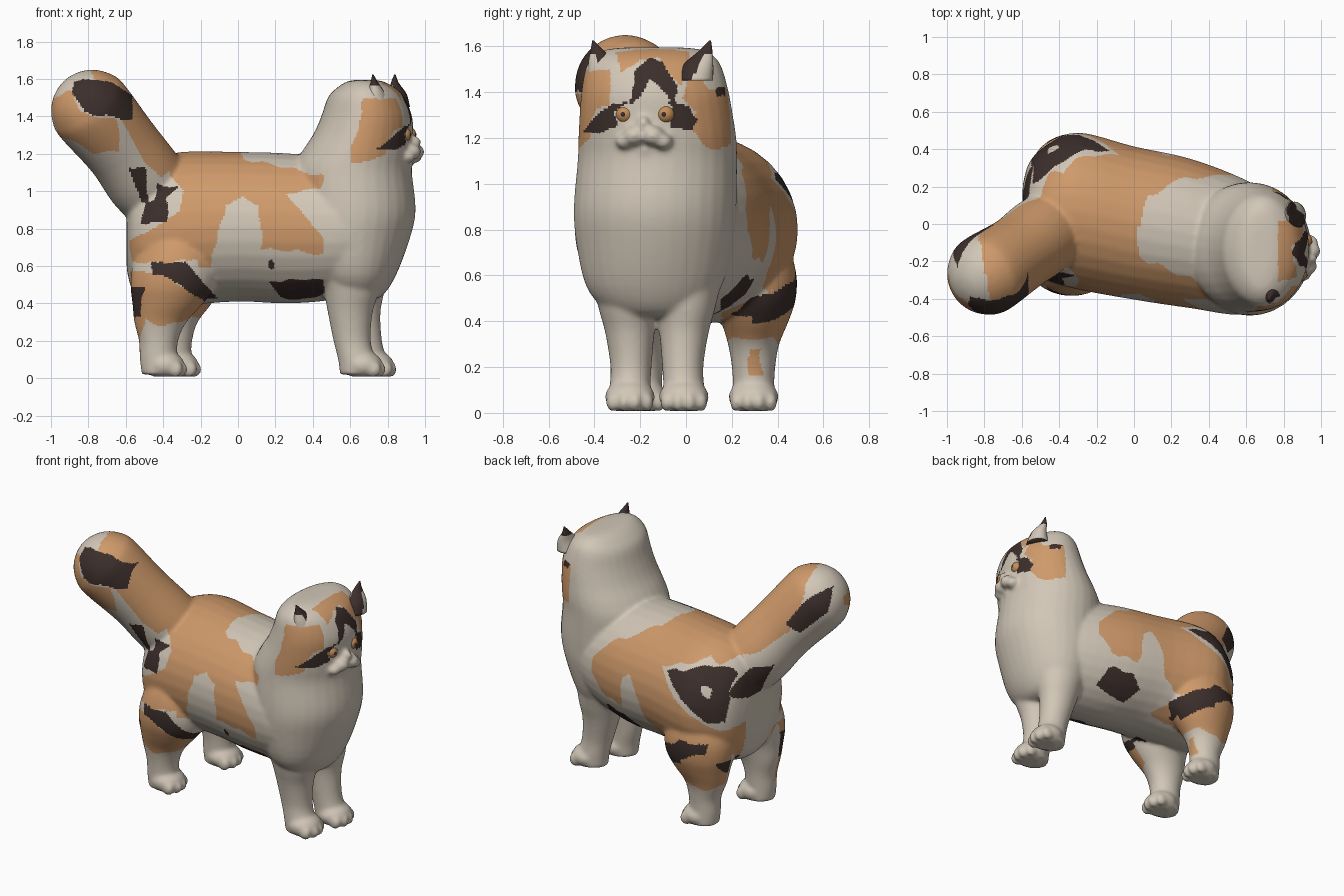
import bpy, bmesh, math
from mathutils import Vector, Matrix

X, Y, Z = Vector((1, 0, 0)), Vector((0, 1, 0)), Vector((0, 0, 1))
F, L = Vector((.974, -.225, 0)), Vector((.225, .974, 0))   # face direction, face sideways
mats = []
for name, col in (("cream_fur", (.64, .57, .475)), ("orange_fur", (.62, .32, .145)),
                  ("dark_fur", (.045, .028, .024)), ("amber_eye", (.55, .27, .1))):
    m = bpy.data.materials.new(name)
    m.diffuse_color = (*col, 1)
    mats.append(m)
CREAM, ORANGE, DARK, AMBER = range(4)


def head(f, l, z):
    return Vector((.78, -.15, z)) + F * f + L * l


def loft(bm, rows, u, v, steps=4, n=32):
    """Closed skin through ellipses (x, y, z, a, b), smoothly interpolated."""
    P = [Vector(r) for r in rows]
    P = [P[0]] + P + [P[-1]]
    rings = []
    for i in range(1, len(P) - 2):
        p0, p1, p2, p3 = P[i - 1:i + 3]
        for s in range(steps + (i == len(P) - 3)):
            t = s / steps
            q = .5 * (2 * p1 + (p2 - p0) * t + (2 * p0 - 5 * p1 + 4 * p2 - p3) * t * t
                      + (3 * p1 - p0 - 3 * p2 + p3) * t ** 3)
            c = Vector(q[:3])
            rings.append([bm.verts.new(c + u * q[3] * math.cos(k * math.tau / n)
                                       + v * q[4] * math.sin(k * math.tau / n)) for k in range(n)])
    faces = [bm.faces.new((a[k], a[k - 1], b[k - 1], b[k])) for a, b in zip(rings, rings[1:]) for k in range(n)]
    faces += [bm.faces.new(rings[0]), bm.faces.new(rings[-1])]
    bmesh.ops.recalc_face_normals(bm, faces=faces)


def ball(bm, c, r):
    r = r if isinstance(r, tuple) else (r, r, r)
    bmesh.ops.create_uvsphere(bm, u_segments=24, v_segments=16, radius=1,
                              matrix=Matrix.Translation(c) @ Matrix.Diagonal((*r, 1)))


def finish(bm, name):
    me = bpy.data.meshes.new(name)
    bm.to_mesh(me)
    bm.free()
    for m in mats:
        me.materials.append(m)
    ob = bpy.data.objects.new(name, me)
    bpy.context.collection.objects.link(ob)
    me.polygons.foreach_set("use_smooth", [True] * len(me.polygons))
    return ob


bm = bmesh.new()
# trunk
loft(bm, [(-.595, .05, .74, .16, .16), (-.56, .05, .76, .28, .30), (-.47, .06, .78, .36, .38),
          (-.3, .07, .8, .42, .41), (0, .005, .81, .41, .4), (.3, -.05, .8, .4, .4),
          (.6, -.125, .8, .36, .36), (.82, -.14, .82, .24, .26), (.9, -.14, .82, .12, .13)], Y, Z)
# chest, neck and head
loft(bm, [(.63, -.13, .41, .05, .08), (.63, -.135, .44, .14, .2), (.62, -.14, .55, .225, .295),
          (.61, -.135, .75, .31, .345), (.62, -.135, .9, .33, .355), (.61, -.125, 1.1, .32, .348),
          (.635, -.125, 1.2, .3, .345), (.668, -.13, 1.3, .268, .335), (.688, -.135, 1.4, .243, .322),
          (.685, -.14, 1.5, .205, .3), (.685, -.14, 1.55, .16, .27), (.68, -.14, 1.585, .1, .21),
          (.68, -.14, 1.595, .05, .12)], X, Y)
# tail
d = Vector((-.6, -.4, .7)).normalized()
u = d.orthogonal().normalized()
loft(bm, [(-.37, .02, .92, .2, .2), (-.5, -.07, 1.07, .215, .215), (-.62, -.16, 1.235, .208, .208),
          (-.78, -.265, 1.43, .222, .222)]
     + [(*(Vector((-.78, -.265, 1.43)) + d * .22 * math.sin(a)), .22 * math.cos(a), .22 * math.cos(a))
        for a in (.4, .8, 1.2, 1.5)], u, d.cross(u))


# legs with feet and toes; the left ones are mirrored and step forward
def legs(rows, foot, mid, shift):
    for s in (1, -1):
        place = lambda x, y, z: (x + (shift * max(0, min(1, 1.4 - 2 * z)) if s < 0 else 0), y if s > 0 else 2 * mid - y)
        loft(bm, [(*place(x, y, z), z, a, b) for z, x, y, a, b in rows], X, Y)
        fx, fy = place(*foot, 0)
        ball(bm, (fx, fy, .07), (.105, .11, .075))
        for i in range(4):
            o = i - 1.5
            ball(bm, (fx + .082 - .012 * o * o, fy + o * .05, .047), (.042, .029, .043))


legs([(.02, .645, -.245, .1, .09), (.1, .635, -.245, .1, .09), (.2, .61, -.24, .1, .09),
      (.35, .6, -.245, .12, .108), (.47, .605, -.25, .15, .135), (.62, .59, -.24, .19, .17), (.75, .58, -.22, .13, .13)],
     (.67, -.245), -.127, .06)
legs([(.02, -.42, -.195, .095, .09), (.1, -.425, -.195, .1, .09), (.2, -.425, -.195, .105, .095),
      (.3, -.415, -.195, .14, .112), (.4, -.375, -.2, .19, .148), (.5, -.345, -.195, .23, .185),
      (.62, -.325, -.17, .235, .21), (.75, -.31, -.13, .19, .2), (.88, -.3, -.08, .1, .12)],
     (-.39, -.195), .05, .075)
# muzzle, chin and nose
for s in (1, -1):
    ball(bm, head(.155, s * .042, 1.21), (.058, .05, .045))
    ball(bm, head(.147, s * .085, 1.185), (.045, .042, .035))
ball(bm, head(.115, 0, 1.15), .045)
ball(bm, head(.16, 0, 1.262), (.045, .03, .035))

# melt the parts into one soft skin
raw = finish(bm, "cat_body_parts")
mod = raw.modifiers.new("skin", "REMESH")
mod.mode, mod.voxel_size = "VOXEL", .0105
mod = raw.modifiers.new("soften", "SMOOTH")
mod.factor, mod.iterations = .5, 14
me = bpy.data.meshes.new_from_object(raw.evaluated_get(bpy.context.evaluated_depsgraph_get()))
bpy.data.objects.remove(raw)
bm = bmesh.new()
bm.from_mesh(me)
for v in bm.verts:
    v.co.z = max(v.co.z, .008)
cat = finish(bm, "cat_body")
faces = [(p, p.center.copy(), p.normal.copy()) for p in cat.data.polygons]
for p in cat.data.polygons:
    p.material_index = CREAM


# coat patches: outlines seen from one side, painted on the faces turned that way
def inside(a, b, poly):
    hit = False
    for (x1, y1), (x2, y2) in zip(poly, poly[1:] + poly[:1]):
        if (y1 > b) != (y2 > b) and a < (x2 - x1) * (b - y1) / (y2 - y1) + x1:
            hit = not hit
    return hit


def paint(mat, axis, rule, poly):
    lo, hi = [min(c) for c in zip(*poly)], [max(c) for c in zip(*poly)]
    for p, c, n in faces:
        a, b = c[axis], c.z
        if lo[0] < a < hi[0] and lo[1] < b < hi[1] and rule(c, n):
            w = .006 * math.sin(c.x * 47 + c.z * 31)
            if inside(a + w, b + w, poly):
                p.material_index = mat


right = lambda c, n: n.y <= .05 and c.y < .1
left = lambda c, n: n.y > -.05 and c.y > -.02 and (c.x > -.45 or c.z > 1.05 or c.y > .2)
both = lambda c, n: n.y < .05 and c.y < -.1 or n.y > -.05 and c.y > .2
hip = lambda c, n: n.y > 0 and c.y > .22
tail_r = lambda c, n: n.y <= 0
tail_l = lambda c, n: n.y > 0
face = lambda c, n: c.x > .6 and n.x > -.15
cheek = lambda c, n: c.x > .74
brow = lambda c, n: c.x > .77 and n.x > 0
thigh = lambda c, n: -.4 < c.x < .05 and n.x > .1 and c.y > .15

# right flank
paint(ORANGE, 0, right, [(-.4, 1.25), (0, 1.25), (.03, 1.17), (.2, 1.14), (.46, 1.08), (.45, 1.02), (.33, 1), (.25, .98),
      (.35, .87), (.46, .75), (.45, .66), (.3, .68), (.13, .69), (.11, .93), (.03, .97), (-.06, .93), (-.1, .8), (-.15, .59),
      (-.2, .59), (-.22, .64), (-.35, .62), (-.57, .62), (-.58, .74), (-.45, .8), (-.3, .9), (-.3, 1), (-.37, 1.08)])
paint(DARK, 0, right, [(-.52, .82), (-.5, .93), (-.44, .96), (-.44, 1.04), (-.32, 1.02), (-.39, .96), (-.37, .84)])
paint(DARK, 0, right, [(.16, .62), (.18, .64), (.2, .6), (.18, .58)])
# left flank
paint(ORANGE, 0, left, [(-.45, 1.25), (.01, 1.25), (.08, 1.18), (.37, 1.03), (.52, .9), (.52, .8), (.42, .68), (.25, .66),
      (.22, .86), (.16, .9), (.1, .8), (.04, .62), (-.1, .53), (-.5, .55), (-.62, .58), (-.6, 1)])
paint(CREAM, 0, left, [(-.08, 1.03), (-.2, .92), (-.35, .82), (-.52, .7), (-.62, .75), (-.62, 1), (-.5, 1.15), (-.4, 1.14)])
paint(DARK, 0, hip, [(-.13, 1.02), (-.4, 1.1), (-.54, 1.07), (-.55, .76), (-.45, .77), (-.35, .86)])
paint(CREAM, 0, hip, [(-.42, .94), (-.4, .99), (-.46, .98), (-.46, .92)])
# haunches and belly sides
paint(ORANGE, 0, both, [(-.6, .57), (-.47, .57), (-.12, .42), (-.25, .32), (-.4, .28), (-.5, .31), (-.53, .15), (-.6, .1)])
paint(ORANGE, 1, thigh, [(.15, .44), (.5, .58), (.5, .45), (.44, .33), (.17, .32)])
paint(DARK, 1, thigh, [(.2, .42), (.28, .5), (.38, .52), (.5, .6), (.5, .48), (.42, .43)])
paint(DARK, 0, both, [(-.47, .62), (-.28, .62), (-.1, .43), (-.15, .38), (-.3, .5), (-.45, .56)])
paint(DARK, 0, both, [(-.57, .5), (-.5, .48), (-.53, .32), (-.59, .34)])
paint(DARK, 0, both, [(.16, .51), (.3, .53), (.45, .53), (.46, .45), (.35, .42), (.22, .43)])
paint(DARK, 0, lambda c, n: c.y > .15 and n.y > 0, [(.16, .51), (.25, .58), (.42, .6), (.45, .45), (.22, .43)])
paint(ORANGE, 1, lambda c, n: c.x < -.1 and n.x > .3, [(.27, .16), (.34, .16), (.32, .28), (.28, .28)])
# tail
paint(ORANGE, 0, tail_r, [(-.8, 1.7), (-.6, 1.7), (-.3, 1.18), (-.4, 1.08), (-.5, 1.15), (-.62, 1.4), (-.76, 1.6)])
paint(ORANGE, 0, tail_r, [(-1.02, 1.48), (-.9, 1.54), (-.85, 1.42), (-.65, 1.38), (-.63, 1.22), (-.77, 1.2), (-.95, 1.3)])
paint(DARK, 0, tail_r, [(-.87, 1.59), (-.74, 1.6), (-.56, 1.52), (-.57, 1.38), (-.82, 1.42), (-.89, 1.52)])
paint(DARK, 0, tail_r, [(-.58, 1.13), (-.5, 1.12), (-.47, .93), (-.52, .93)])
paint(ORANGE, 0, tail_l, [(-.79, 1.7), (-.5, 1.65), (-.3, 1.18), (-.45, 1.1), (-.62, 1.17), (-.78, 1.3), (-.83, 1.55)])
paint(DARK, 0, tail_l, [(-.74, 1.35), (-.85, 1.52), (-.95, 1.57), (-.97, 1.43), (-.82, 1.3)])
paint(DARK, 0, tail_l, [(-.69, 1.08), (-.57, 1.05), (-.54, .93), (-.6, .87)])
# face
paint(ORANGE, 1, face, [(-.5, 1.12), (-.42, 1.2), (-.4, 1.32), (-.33, 1.35), (-.33, 1.5), (-.45, 1.5), (-.5, 1.4)])
paint(ORANGE, 1, cheek, [(0, 1.24), (.05, 1.32), (-.02, 1.37), (.02, 1.5), (.1, 1.42), (.25, 1.42), (.25, 1.2), (.13, 1.14)])
paint(ORANGE, 1, brow, [(-.29, 1.48), (-.32, 1.62), (0, 1.62), (.02, 1.52), (-.03, 1.42), (-.12, 1.55), (-.2, 1.54)])
paint(DARK, 1, brow, [(-.25, 1.34), (-.22, 1.5), (-.16, 1.55), (-.1, 1.53), (-.04, 1.42), (-.06, 1.34), (-.12, 1.42),
      (-.16, 1.46), (-.2, 1.38)])
paint(DARK, 1, face, [(-.455, 1.22), (-.38, 1.31), (-.32, 1.35), (-.25, 1.36), (-.31, 1.32), (-.3, 1.25), (-.35, 1.23)])
paint(DARK, 1, face, [(-.1, 1.36), (.02, 1.34), (.05, 1.28), (.02, 1.23), (-.06, 1.25), (-.06, 1.33)])
paint(DARK, 1, cheek, [(.13, 1.42), (.17, 1.42), (.17, 1.38), (.13, 1.38)])

# ears and eyes
for s, side in ((-1, "right"), (1, "left")):
    bm = bmesh.new()
    e = .015 if s > 0 else 0
    loft(bm, [(*head(.01 + e, s * .2, 1.45), .07, .08), (*head(.01 + e, s * .215, 1.52), .048, .066),
              (*head(.004, s * .243, 1.58), .02, .03), (*head(0, s * .262, 1.625), .003, .004)], F, L)
    ear = finish(bm, side + "_ear")
    for p in ear.data.polygons:
        outer = (p.center - head(0, 0, 0)).dot(L) * s
        front = p.normal.dot(F) > -.1
        p.material_index = DARK if p.center.z > 1.57 or front and outer < .2 + (p.center.z - 1.45) * .4 else CREAM
    for name, f, r, mat in (("_eye", .115, .04, AMBER), ("_pupil", .142, .0155, DARK)):
        bm = bmesh.new()
        ball(bm, head(f + (.014 if s < 0 else 0), s * .09, 1.303), r)
        for fc in bm.faces:
            fc.material_index = mat
        finish(bm, side + name)
